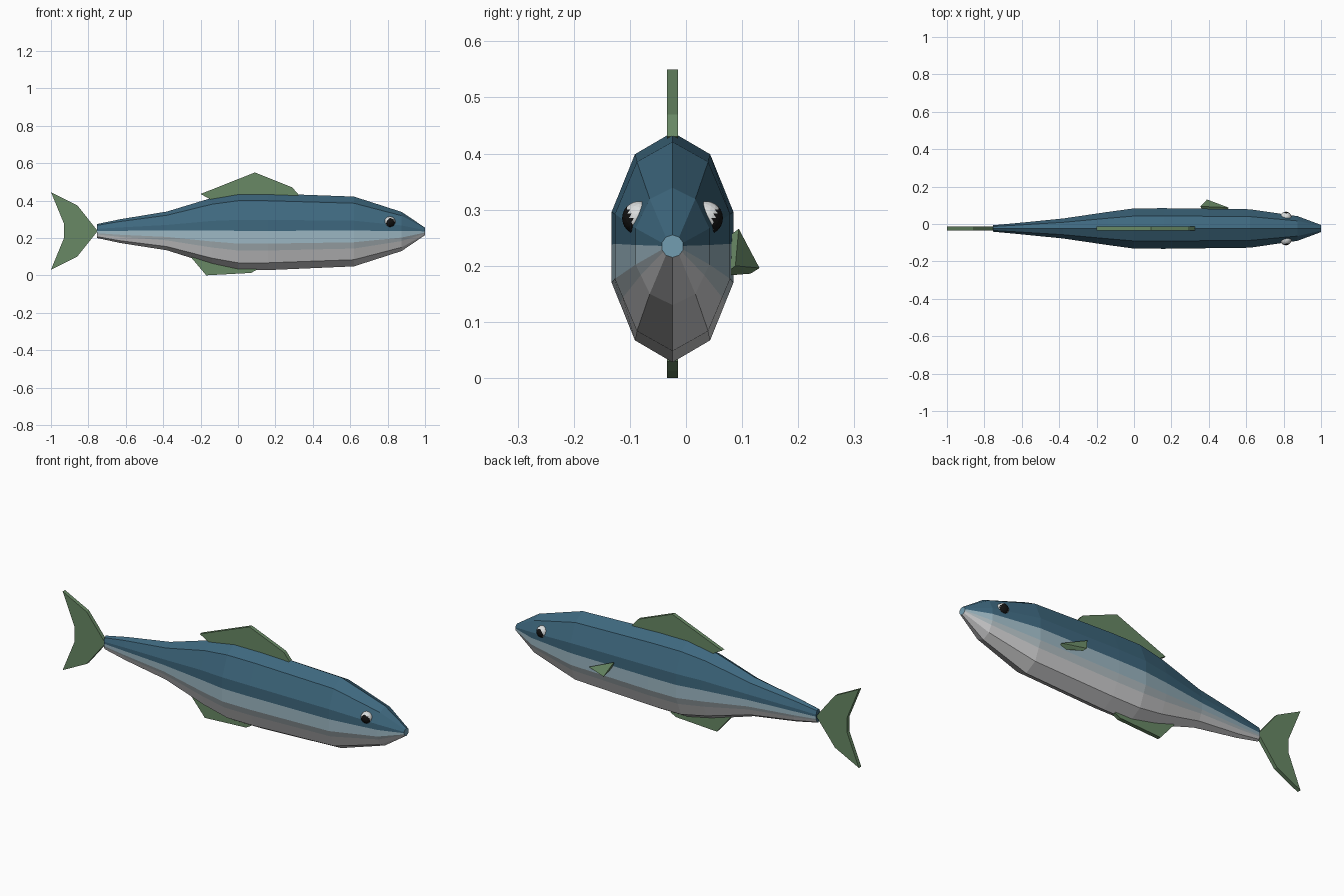
import bpy, bmesh, math
from mathutils import Vector

cube = bpy.data.objects.get("Cube")
if cube:
    bpy.data.objects.remove(cube, do_unlink=True)

MID_Y = -0.024


def material(name, rgb):
    m = bpy.data.materials.new(name)
    m.use_nodes = True
    m.diffuse_color = (*rgb, 1)
    bsdf = next(n for n in m.node_tree.nodes if n.type == 'BSDF_PRINCIPLED')
    bsdf.inputs["Base Color"].default_value = (*rgb, 1)
    bsdf.inputs["Roughness"].default_value = 0.8
    return m


BLUE = material("back blue", (0.048, 0.138, 0.21))
SILVER = material("silver blue", (0.33, 0.47, 0.54))
PALE = material("pale silver", (0.47, 0.54, 0.57))
BELLY = material("belly white", (0.64, 0.64, 0.65))
NOSE = material("nose blue", (0.17, 0.34, 0.44))
GREEN = material("fin green", (0.14, 0.25, 0.13))
WHITE = material("eye white", (0.70, 0.72, 0.72))
BLACK = material("pupil black", (0.006, 0.006, 0.006))


def finish(name, bm, mats):
    bmesh.ops.recalc_face_normals(bm, faces=bm.faces)
    mesh = bpy.data.meshes.new(name)
    bm.to_mesh(mesh)
    bm.free()
    for m in mats:
        mesh.materials.append(m)
    obj = bpy.data.objects.new(name, mesh)
    bpy.context.collection.objects.link(obj)
    return obj


# Body: ten-sided rings, with side faces cut where the colour changes
def half_section():
    p = [Vector((math.sin(math.radians(a)), math.cos(math.radians(a))))
         for a in range(0, 181, 36)]
    return [p[0], p[1], p[2], p[2].lerp(p[3], 0.46), p[3], p[3].lerp(p[4], 0.36),
            p[4], p[5]]


# Each station: x, top z, bottom z, half width
stations = [
    (-0.755, 0.274, 0.200, 0.018), (-0.63, 0.300, 0.173, 0.030),
    (-0.38, 0.341, 0.134, 0.056), (-0.14, 0.414, 0.058, 0.093),
    (0.0, 0.438, 0.028, 0.113), (0.16, 0.438, 0.028, 0.114),
    (0.62, 0.421, 0.048, 0.108), (0.875, 0.339, 0.130, 0.069),
    (1.0, 0.255, 0.215, 0.020)]
half = half_section()
section = half + [Vector((-p.x, p.y)) for p in half[-2:0:-1]]
strips = [0, 0, 0, 1, 2, 3, 3]
strips += strips[::-1]

bm = bmesh.new()
rings = []
for x, top, bottom, width in stations:
    mid, height = (top + bottom) / 2, (top - bottom) / 2
    rings.append([bm.verts.new((x, MID_Y + p.x * width, mid + p.y * height))
                  for p in section])
n = len(section)
for a, b in zip(rings, rings[1:]):
    for i in range(n):
        j = (i + 1) % n
        bm.faces.new((a[i], a[j], b[j], b[i])).material_index = strips[i]
bm.faces.new(rings[0]).material_index = 0
bm.faces.new(rings[-1]).material_index = 4
finish("body", bm, [BLUE, SILVER, PALE, BELLY, NOSE])


# Upright fins: flat outlines in x and z given a thickness
def fin(name, outline, thickness=0.02):
    bm = bmesh.new()
    face = bm.faces.new([bm.verts.new((x, MID_Y - thickness / 2, z)) for x, z in outline])
    new = bmesh.ops.extrude_face_region(bm, geom=[face])["geom"]
    bmesh.ops.translate(bm, vec=(0, thickness, 0),
                        verts=[v for v in new if isinstance(v, bmesh.types.BMVert)])
    finish(name, bm, [GREEN])


fin("dorsal_fin", [(-0.20, 0.435), (0.09, 0.55), (0.29, 0.47), (0.325, 0.43),
                   (0.25, 0.38), (-0.10, 0.38)])
fin("tail_fin", [(-0.75, 0.237), (-0.86, 0.375), (-1.0, 0.445), (-0.93, 0.275),
                 (-0.93, 0.20), (-1.0, 0.03), (-0.86, 0.10)])
fin("anal_fin", [(-0.25, 0.095), (-0.17, 0.0), (0.07, 0.013), (0.10, 0.03),
                 (0.06, 0.10), (-0.20, 0.13)])

# Pectoral fin: tilted wedge on the back-facing flank
bm = bmesh.new()
for co in [(0.356, 0.094, 0.266), (0.39, 0.131, 0.196), (0.505, 0.088, 0.20),
           (0.37, 0.06, 0.24), (0.40, 0.115, 0.186), (0.50, 0.065, 0.182)]:
    bm.verts.new(co)
bmesh.ops.convex_hull(bm, input=bm.verts[:])
finish("pectoral_fin", bm, [GREEN])

# Eyes: small faceted balls whose outward faces form the pupil
for name, side in (("back_eye", 1), ("front_eye", -1)):
    bm = bmesh.new()
    bmesh.ops.create_icosphere(bm, subdivisions=3, radius=0.03)
    gaze = Vector((0.2, side * 0.95, -0.22)).normalized()
    for f in bm.faces:
        f.material_index = int(f.calc_center_median().normalized().dot(gaze) > 0.6)
    bmesh.ops.translate(bm, vec=(0.812, MID_Y + side * 0.06, 0.285), verts=bm.verts[:])
    finish(name, bm, [WHITE, BLACK])
